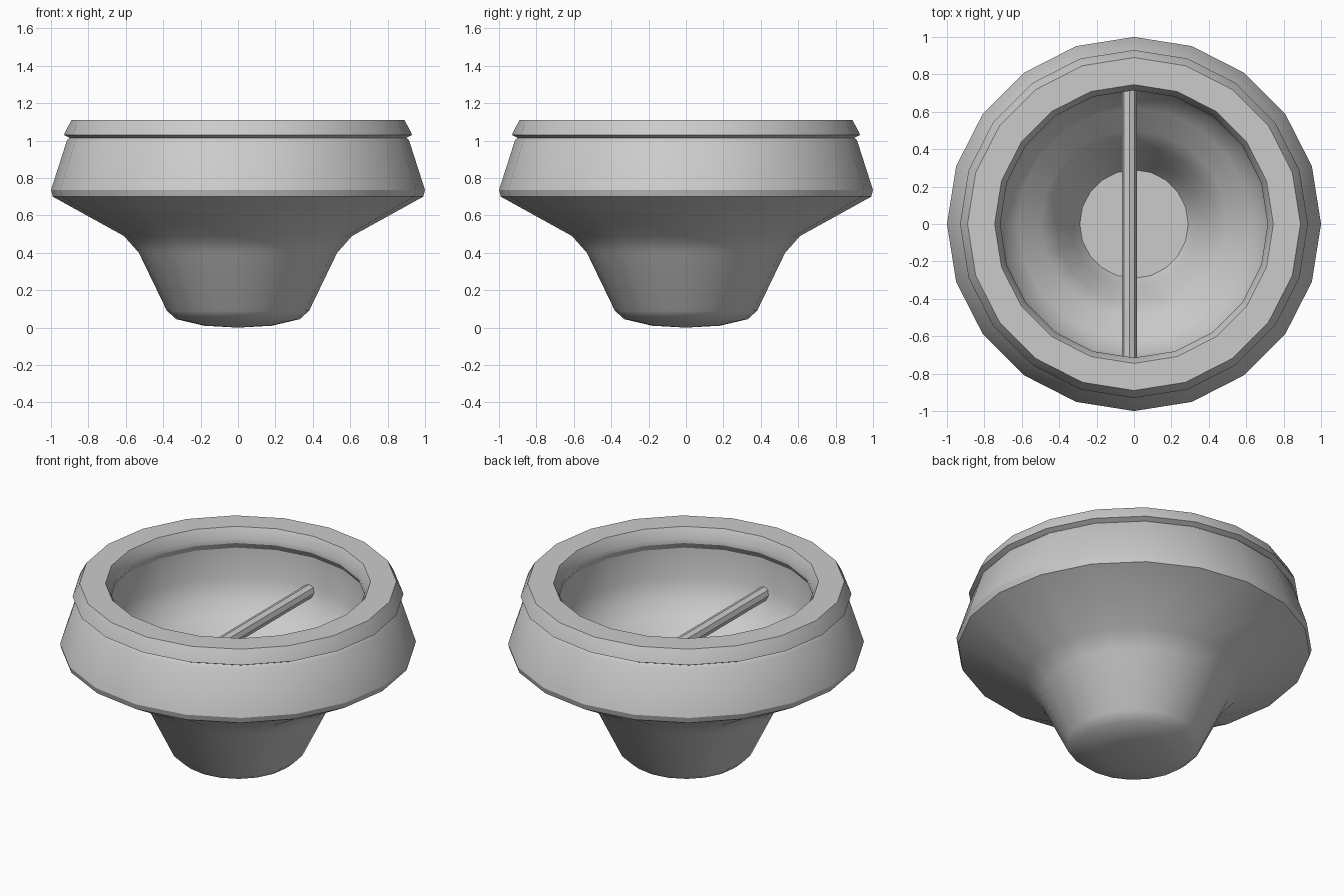
import bpy, bmesh, math

if "Cube" in bpy.data.objects:
    bpy.data.objects.remove(bpy.data.objects["Cube"])

SIDES = 20


def finish(name, bm, angle):
    bmesh.ops.recalc_face_normals(bm, faces=bm.faces)
    mesh = bpy.data.meshes.new(name)
    bm.to_mesh(mesh)
    bm.free()
    obj = bpy.data.objects.new(name, mesh)
    bpy.context.collection.objects.link(obj)
    bpy.ops.object.select_all(action='DESELECT')
    obj.select_set(True)
    bpy.context.view_layer.objects.active = obj
    bpy.ops.object.shade_smooth_by_angle(angle=math.radians(angle))
    return obj


def lathe(name, profile, sides, angle):
    bm = bmesh.new()
    rings = []
    for r, z in profile:
        n = 1 if r == 0 else sides
        rings.append([bm.verts.new((r * math.cos(2 * math.pi * i / sides),
                                    r * math.sin(2 * math.pi * i / sides), z))
                      for i in range(n)])
    for a, b in zip(rings, rings[1:]):
        for i in range(sides):
            j = (i + 1) % sides
            quad = [a[i % len(a)], a[j % len(a)], b[j % len(b)], b[i % len(b)]]
            bm.faces.new(list(dict.fromkeys(quad)))
    return finish(name, bm, angle)


# Hollow body: outside from base to rim, then down the inside to the floor
body_profile = [
    (0, 0.0), (0.18, 0.01), (0.33, 0.045), (0.38, 0.09),
    (0.53, 0.40), (0.61, 0.49), (0.99, 0.70), (1.0, 0.735),
    (0.915, 1.0), (0.90, 1.015), (0.93, 1.03), (0.925, 1.045), (0.89, 1.11),
    (0.745, 1.11), (0.715, 1.05), (0.715, 1.02),
    (0.74, 0.98), (0.735, 0.80), (0.70, 0.69), (0.62, 0.60),
    (0.50, 0.51), (0.42, 0.41), (0.34, 0.22), (0.29, 0.14), (0, 0.14),
]
lathe("bowl_body", body_profile, SIDES, 30)

# Octagonal bar across the bowl, ends set into the wall
bm = bmesh.new()
bmesh.ops.create_cone(bm, cap_ends=True, segments=8, radius1=0.04, radius2=0.04, depth=1.5)
for v in bm.verts:
    x, y, z = v.co
    v.co = (x - 0.025, z, y + 0.77)
finish("cross_bar", bm, 30)
